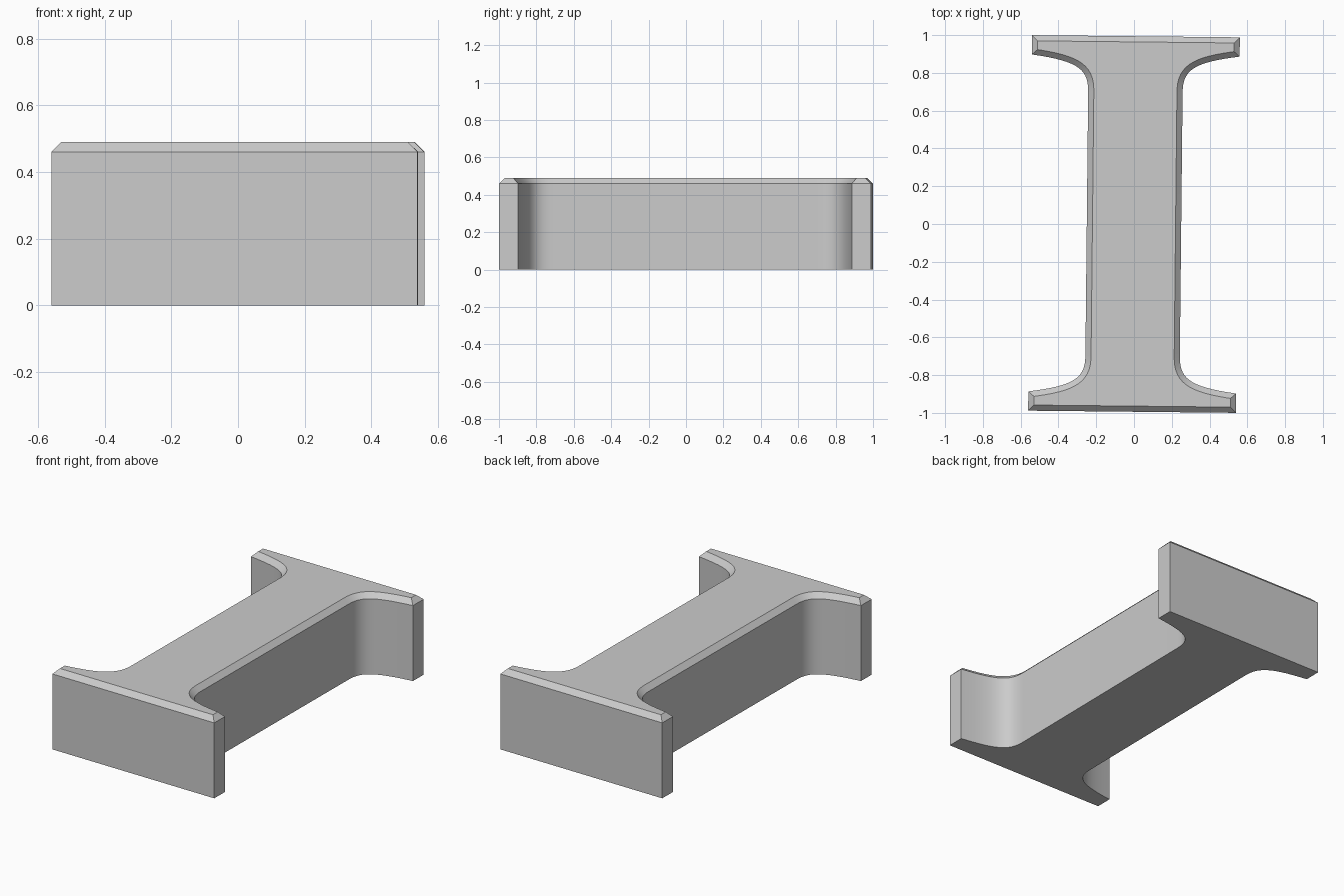
import bpy
import bmesh
import math
from mathutils import Matrix, Vector
from mathutils.geometry import interpolate_bezier

cube = bpy.data.objects.get("Cube")
if cube:
    bpy.data.objects.remove(cube, do_unlink=True)

HALF_LENGTH = 0.994
WALL_HEIGHT = 0.46
CHAMFER = 0.03
TWIST = math.radians(-0.6)

grey = bpy.data.materials.new("plain_grey")
grey.use_nodes = True
colour = (0.6, 0.6, 0.6, 1.0)
grey.diffuse_color = colour
grey.node_tree.nodes["Principled BSDF"].inputs["Base Color"].default_value = colour

# Quarter outline: flange corner, flange tip, then a curved fillet into the web
fillet = interpolate_bezier(Vector((0.55, 0.892)), Vector((0.31, 0.86)),
                            Vector((0.25, 0.82)), Vector((0.25, 0.70)), 16)
quarter = [(0.55, HALF_LENGTH)] + [(p.x, p.y) for p in fillet]

# Mirror the quarter into a closed outline
right_half = quarter + [(x, -y) for x, y in reversed(quarter)]
outline = right_half + [(-x, -y) for x, y in right_half]

# Straight walls with a closed bottom and top
bm = bmesh.new()
bottom = [bm.verts.new((x, y, 0)) for x, y in outline]
top = [bm.verts.new((x, y, WALL_HEIGHT)) for x, y in outline]
bm.faces.new(bottom)
top_face = bm.faces.new(top)
for i in range(len(outline)):
    j = (i + 1) % len(outline)
    bm.faces.new((bottom[i], bottom[j], top[j], top[i]))
bmesh.ops.recalc_face_normals(bm, faces=bm.faces)

# Chamfer around the top rim
bmesh.ops.inset_region(bm, faces=[top_face], thickness=CHAMFER,
                       use_even_offset=True, use_boundary=True)
bmesh.ops.translate(bm, verts=top_face.verts, vec=(0, 0, CHAMFER))

# Slight turn about the vertical axis
bmesh.ops.rotate(bm, verts=bm.verts, cent=(0, 0, 0),
                 matrix=Matrix.Rotation(TWIST, 3, "Z"))

mesh = bpy.data.meshes.new("flanged_beam")
bm.to_mesh(mesh)
bm.free()
mesh.materials.append(grey)
beam = bpy.data.objects.new("flanged_beam", mesh)
bpy.context.collection.objects.link(beam)

# Smooth fillets, sharp corners
bpy.ops.object.select_all(action="DESELECT")
beam.select_set(True)
bpy.context.view_layer.objects.active = beam
bpy.ops.object.shade_smooth_by_angle(angle=math.radians(30))
